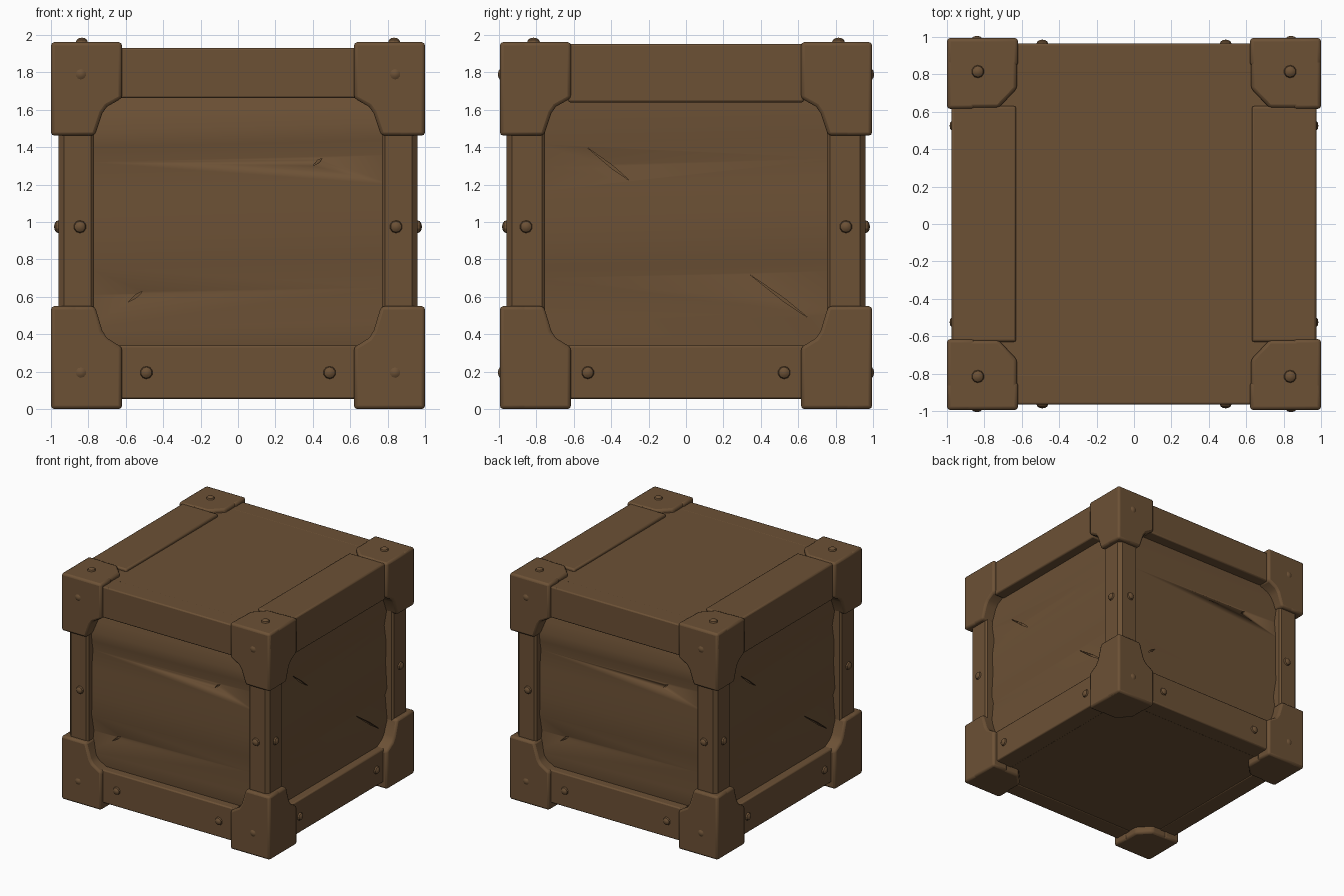
import bpy, bmesh, math
from mathutils import Matrix, Vector

default = bpy.data.objects.get("Cube")
if default:
    bpy.data.objects.remove(default, do_unlink=True)

wood = bpy.data.materials.new("brown wood")
wood.use_nodes = True
BROWN = (0.15, 0.082, 0.036, 1)
wood.diffuse_color = BROWN
bsdf = wood.node_tree.nodes["Principled BSDF"]
bsdf.inputs["Base Color"].default_value = BROWN
bsdf.inputs["Roughness"].default_value = 0.9


def make(name, bm, bevel=0.0):
    """Turn a bmesh into a shaded, optionally bevelled object."""
    bmesh.ops.recalc_face_normals(bm, faces=bm.faces)
    mesh = bpy.data.meshes.new(name)
    bm.to_mesh(mesh)
    bm.free()
    mesh.materials.append(wood)
    ob = bpy.data.objects.new(name, mesh)
    bpy.context.collection.objects.link(ob)
    if bevel:
        mod = ob.modifiers.new("Bevel", "BEVEL")
        mod.width = bevel
        mod.segments = 2
    bpy.ops.object.select_all(action="DESELECT")
    ob.select_set(True)
    bpy.context.view_layer.objects.active = ob
    bpy.ops.object.shade_smooth_by_angle(angle=math.radians(32))
    return ob


def prism(bm, near, far):
    """Closed solid between two matching outlines."""
    a = [bm.verts.new(p) for p in near]
    b = [bm.verts.new(p) for p in far]
    n = len(a)
    bm.faces.new(a)
    bm.faces.new(b[::-1])
    for i in range(n):
        bm.faces.new((a[i], b[i], b[(i + 1) % n], a[(i + 1) % n]))


def box(name, lo, hi, bevel=0.01, turn=None):
    bm = bmesh.new()
    corners = [(lo[0], lo[1]), (hi[0], lo[1]), (hi[0], hi[1]), (lo[0], hi[1])]
    prism(bm, [(x, y, lo[2]) for x, y in corners], [(x, y, hi[2]) for x, y in corners])
    if turn:
        bm.transform(turn)
    return make(name, bm, bevel)


# Top and bottom boards
box("top_board", (-0.955, -0.96, 1.7), (0.955, 0.96, 1.93))
box("bottom_board", (-0.95, -0.95, 0.06), (0.95, 0.95, 0.25))

# Raised cleats along the two side edges of the lid
for side, s in (("right", -1), ("left", 1)):
    x0, x1 = sorted((s * 0.63, s * 0.975))
    box(side + "_top_cleat", (x0, -0.63, 1.64), (x1, 0.63, 1.953), 0.012)

# Corner posts with chamfered edges
for sx in (-1, 1):
    for sy in (-1, 1):
        outline = [(0.77, 0.76), (0.77, 0.945), (0.785, 0.96), (0.93, 0.96),
                   (0.96, 0.93), (0.96, 0.77), (0.945, 0.755)]
        bm = bmesh.new()
        prism(bm, [(sx * x, sy * y, 0.3) for x, y in outline],
              [(sx * x, sy * y, 1.7) for x, y in outline])
        make("corner_post", bm)

# Panel profiles as (height, distance from centre)
FRONT = [(1.72, 0.855), (1.6, 0.885), (1.5, 0.907), (1.42, 0.905), (1.34, 0.888), (1.18, 0.905),
         (0.95, 0.9), (0.78, 0.907), (0.63, 0.875), (0.45, 0.907), (0.33, 0.89), (0.25, 0.88)]
SIDE = [(1.72, 0.88), (1.44, 0.895), (1.32, 0.873), (1.18, 0.893), (1.0, 0.887),
        (0.78, 0.9), (0.72, 0.882), (0.5, 0.903), (0.25, 0.89)]
# Cracks as start and end points on a panel
FRONT_CRACKS = [((-0.59, 0.57), (-0.51, 0.63)), ((0.40, 1.30), (0.45, 1.34))]
SIDE_CRACKS = [((-0.53, 1.40), (-0.30, 1.22)), ((0.34, 0.72), (0.65, 0.49))]


def panel(name, profile, cracks, turn):
    bm = bmesh.new()
    ends = []
    for x in (-0.82, 0.82):
        ring = [(x, -d, z + 0.025 * x) for z, d in profile]
        ends.append(ring + [(x, -0.7, profile[-1][0]), (x, -0.7, profile[0][0])])
    prism(bm, *ends)
    bm.transform(turn)
    ob = make(name, bm)
    # Cut thin wedge-shaped cracks
    for start, end in cracks:
        a, b = Vector(start), Vector(end)
        across = (b - a).orthogonal().normalized() * 0.008
        mid = a.lerp(b, 0.6)
        tri = [a, mid + across, b, mid - across]
        cm = bmesh.new()
        prism(cm, [(p.x, -0.95, p.y) for p in tri], [(p.x, -0.86, p.y) for p in tri])
        cm.transform(turn)
        cutter = make("crack_cutter", cm)
        cutter.hide_render = True
        mod = ob.modifiers.new("Crack", "BOOLEAN")
        mod.operation = "DIFFERENCE"
        mod.object = cutter
        bpy.context.view_layer.objects.active = ob
        bpy.ops.object.modifier_apply(modifier=mod.name)
        bpy.data.objects.remove(cutter, do_unlink=True)


def rivet(name, at, normal):
    """Low dome whose flat axis follows the normal."""
    bm = bmesh.new()
    bmesh.ops.create_uvsphere(bm, u_segments=10, v_segments=6, radius=0.034)
    bm.transform(Matrix.Diagonal((1, 1, 0.7, 1)))
    bm.transform(Vector(normal).to_track_quat("Z", "Y").to_matrix().to_4x4())
    bm.transform(Matrix.Translation(at))
    make(name, bm)


# Four walls: panel, rails and rivets, turned about the centre
for k, wall in enumerate(("front", "left", "back", "right")):
    turn = Matrix.Rotation(k * math.pi / 2, 4, "Z")
    facing = turn @ Vector((0, -1, 0))
    is_side = k % 2
    panel(wall + "_panel", SIDE if is_side else FRONT,
          SIDE_CRACKS if is_side else FRONT_CRACKS, turn)
    box(wall + "_bottom_rail", (-0.66, -0.962, 0.055), (0.66, -0.8, 0.34), 0.01, turn)
    if not is_side:
        box(wall + "_top_rail", (-0.66, -0.965, 1.663), (0.66, -0.8, 1.931), 0.01, turn)
    for s in (-1, 1):
        rail_u, post_u = (0.525, 0.855) if is_side else (0.49, 0.845)
        rivet(wall + "_rail_rivet", turn @ Vector((s * rail_u, -0.962, 0.195)), facing)
        rivet(wall + "_post_rivet", turn @ Vector((s * post_u, -0.96, 0.975)), facing)
        if not is_side:
            for z in (0.195, 1.79):
                rivet(wall + "_bracket_rivet", turn @ Vector((s * 0.84, -0.982, z)), facing)

# Corner brackets: three thick plates, measured inward from the corner
WALL_PLATE = [(0, 0), (0.38, 0), (0.38, 0.3), (0.3, 0.345), (0.275, 0.38), (0.235, 0.5), (0, 0.5)]
CAP_PLATE = [(0, 0), (0.375, 0), (0.375, 0.27), (0.275, 0.375), (0, 0.375)]
THICK = 0.15
for sx in (-1, 1):
    for sy in (-1, 1):
        for top in (True, False):
            def place(a, b, c):
                z = 1.962 - c if top else c * 1.1
                return (sx * (1 - a), sy * (0.995 - b), z)

            bm = bmesh.new()
            prism(bm, [place(a, 0, c) for a, c in WALL_PLATE],
                  [place(a, THICK, c) for a, c in WALL_PLATE])
            prism(bm, [place(0, a, c) for a, c in WALL_PLATE],
                  [place(THICK, a, c) for a, c in WALL_PLATE])
            prism(bm, [place(a, b, 0) for a, b in CAP_PLATE],
                  [place(a, b, THICK) for a, b in CAP_PLATE])
            make(("top" if top else "bottom") + "_corner_bracket", bm, 0.018)
        rivet("lid_rivet", (sx * 0.835, sy * 0.815, 1.962), (0, 0, 1))
